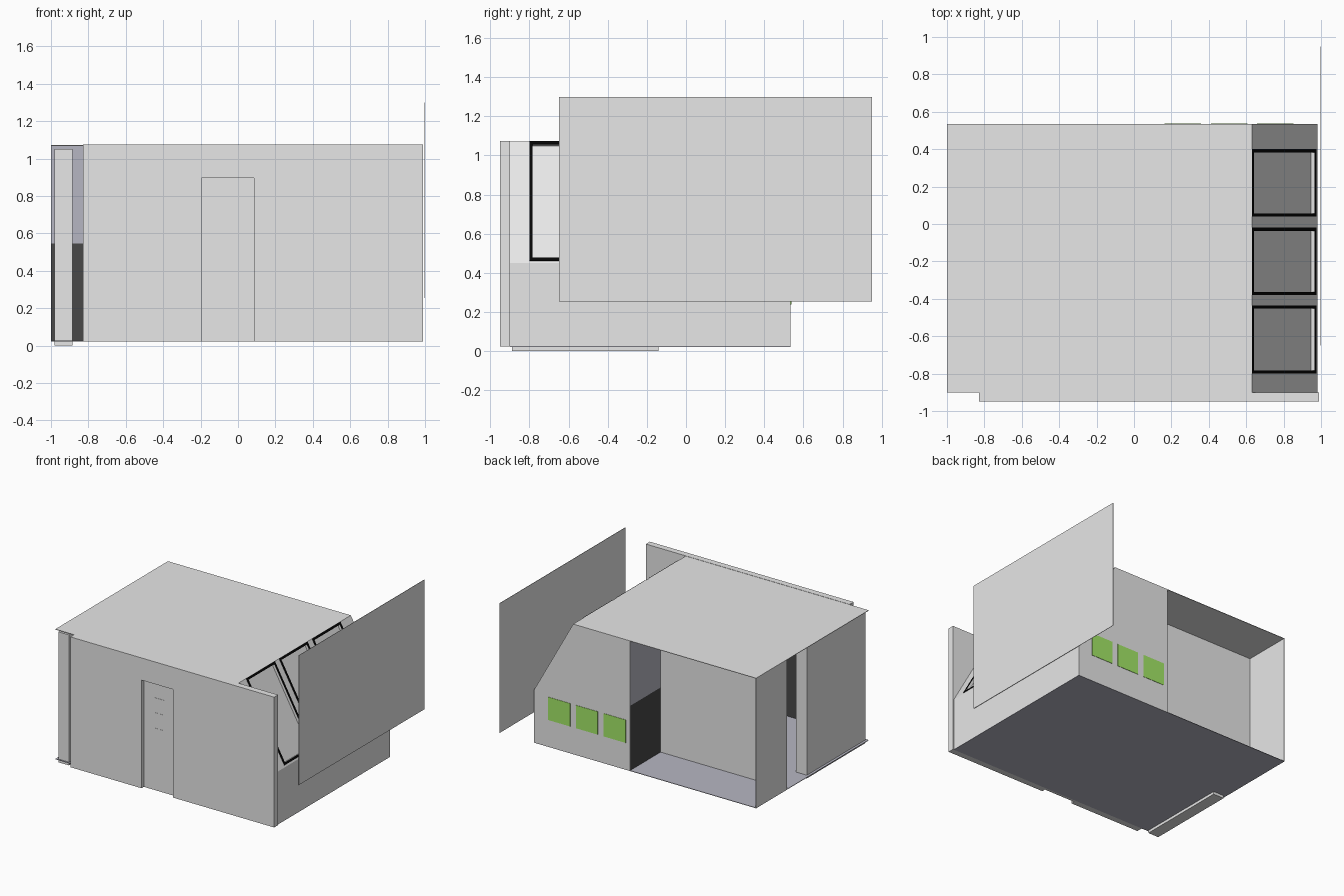
import bpy, bmesh, math

if "Cube" in bpy.data.objects:
    bpy.data.objects.remove(bpy.data.objects["Cube"])


def material(name, rgb):
    m = bpy.data.materials.new(name)
    m.diffuse_color = (*rgb, 1)
    m.use_nodes = True
    m.node_tree.nodes["Principled BSDF"].inputs["Base Color"].default_value = m.diffuse_color
    return m


GREY = material("pale_grey", (0.8, 0.8, 0.8))
LAVENDER = material("lavender_grey", (0.47, 0.47, 0.54))
DARK = material("charcoal", (0.065, 0.065, 0.065))
BLACK = material("black", (0.002, 0.002, 0.002))
GREEN = material("leaf_green", (0.38, 0.82, 0.14))


def prism(name, base, offset, mat):
    """Extrude a flat polygon by an offset vector."""
    bm = bmesh.new()
    n = len(base)
    a = [bm.verts.new(p) for p in base]
    b = [bm.verts.new([p[i] + offset[i] for i in range(3)]) for p in base]
    bm.faces.new(a)
    bm.faces.new(b[::-1])
    for i in range(n):
        j = (i + 1) % n
        bm.faces.new((a[j], a[i], b[i], b[j]))
    bmesh.ops.recalc_face_normals(bm, faces=bm.faces)
    me = bpy.data.meshes.new(name)
    bm.to_mesh(me)
    bm.free()
    me.materials.append(mat)
    ob = bpy.data.objects.new(name, me)
    bpy.context.collection.objects.link(ob)
    return ob


def box(name, x, y, z, mat):
    base = [(x[0], y[0], z[0]), (x[1], y[0], z[0]), (x[1], y[1], z[0]), (x[0], y[1], z[0])]
    return prism(name, base, (0, 0, z[1] - z[0]), mat)


def profile(name, pts, y, mat):
    return prism(name, [(px, y[0], pz) for px, pz in pts], (0, y[1] - y[0], 0), mat)


# Main levels and extents
Z0, Z1, ZM = 0.023, 1.072, 0.547          # floor, roof, wainscot top
YF, YB, YR = -0.90, 0.535, 0.145          # front, back, recess wall
XR, XS, ZS, XP = 0.98, 0.632, 0.45, 0.125  # right wall, roof edge, slope foot, partition
XM = XR - (ZM - ZS) / (Z1 - ZS) * (XR - XS)

# Floor and roof
box("floor", (-1, XR), (YF, YB), (Z0 - 0.001, Z0 + 0.003), LAVENDER)
box("roof", (-1, XS), (YF, YB), (Z1 - 0.004, Z1), GREY)

# Front wall with a doorway notch, and the inset door
profile("front_wall", [(-0.83, Z0), (-0.196, Z0), (-0.196, 0.895), (0.086, 0.895),
                       (0.086, Z0), (0.988, Z0), (0.988, Z1 + 0.002), (-0.83, Z1 + 0.002)],
        (-0.95, YF), GREY)
box("door", (-0.196, 0.086), (-0.92, YF), (Z0, 0.895), GREY)
for z in (0.765, 0.645, 0.52):
    box("door_slat", (-0.10, -0.015), (-0.922, -0.92), (z - 0.004, z + 0.004), GREY)


# Two-tone interior finish: wainscot below, lavender above
def finish_y(name, x0, y, right_end=None):
    if right_end is None:  # follow the sloped side
        low = [(x0, Z0), (XR - .01, Z0), (XR - .01, ZS), (XM - .01, ZM), (x0, ZM)]
        high = [(x0, ZM), (XM - .01, ZM), (XS - .01, Z1 - .004), (x0, Z1 - .004)]
    else:
        low = [(x0, Z0), (right_end, Z0), (right_end, ZM), (x0, ZM)]
        high = [(x0, ZM), (right_end, ZM), (right_end, Z1 - .004), (x0, Z1 - .004)]
    profile(name + "_wainscot", low, y, DARK)
    profile(name + "_upper", high, y, LAVENDER)


finish_y("front_inner", -0.83, (YF, YF + 0.004))
finish_y("back_inner", XP, (YB - 0.009, YB - 0.005))
finish_y("recess_inner", -1, (YR - 0.006, YR - 0.002), XP)
box("partition_wainscot", (XP, XP + 0.004), (YR, YB - 0.005), (Z0, ZM), DARK)
box("partition_upper", (XP, XP + 0.004), (YR, YB - 0.005), (ZM, Z1 - 0.004), LAVENDER)

# Outer walls
profile("back_wall", [(XP, Z0), (XR, Z0), (XR, ZS), (XS, Z1), (XP, Z1)], (YB - 0.005, YB), GREY)
box("recess_wall", (-1, XP), (YR - 0.002, YR), (Z0, Z1 - 0.002), GREY)
box("left_wall", (-1, -0.996), (YR, YB), (Z0, Z1 - 0.002), GREY)
box("right_wall", (XR - 0.005, XR), (YF, YB), (Z0, ZS), GREY)
box("sliding_panel", (-0.98, -0.885), (-0.89, -0.14), (0, 1.052), GREY)
box("side_screen", (0.997, 1.0), (-0.65, 0.95), (0.255, 1.30), GREY)

# Green squares on the back wall
for x in (0.163, 0.412, 0.658):
    box("green_pane", (x, x + 0.195), (YB, YB + 0.003), (0.24, 0.425), GREEN)

# Sloped glazing: s runs down the slope, h is the height above it
L = math.hypot(XR - XS, Z1 - ZS)
DX, DZ = (XR - XS) / L, (ZS - Z1) / L
NX, NZ = -DZ, DX


def slope_box(name, s, y, h, mat):
    pts = [(XS + DX * a + NX * b, Z1 + DZ * a + NZ * b)
           for a, b in ((s[0], h[0]), (s[1], h[0]), (s[1], h[1]), (s[0], h[1]))]
    return profile(name, pts, y, mat)


W, SE = 0.017, L - 0.014
windows = [(-0.80, -0.435), (-0.38, -0.02), (0.04, 0.40)]
edges = [YF] + [v for w in windows for v in w] + [YB]
for i in range(0, len(edges), 2):
    slope_box("slope_bar", (0, L), (edges[i], edges[i + 1]), (-0.02, 0), GREY)
for y0, y1 in windows:
    slope_box("slope_sill", (SE, L), (y0, y1), (-0.02, 0), GREY)
    slope_box("window_pane", (0, SE), (y0, y1), (-0.024, -0.02), GREY)
    # grey reveal with a black plate on top for each frame side
    for s, y in (((0, W), (y0, y1)), ((SE - W, SE), (y0, y1)),
                 ((W, SE - W), (y0, y0 + W)), ((W, SE - W), (y1 - W, y1))):
        slope_box("window_reveal", s, y, (-0.02, 0), GREY)
        slope_box("window_frame", s, y, (0, 0.003), BLACK)
